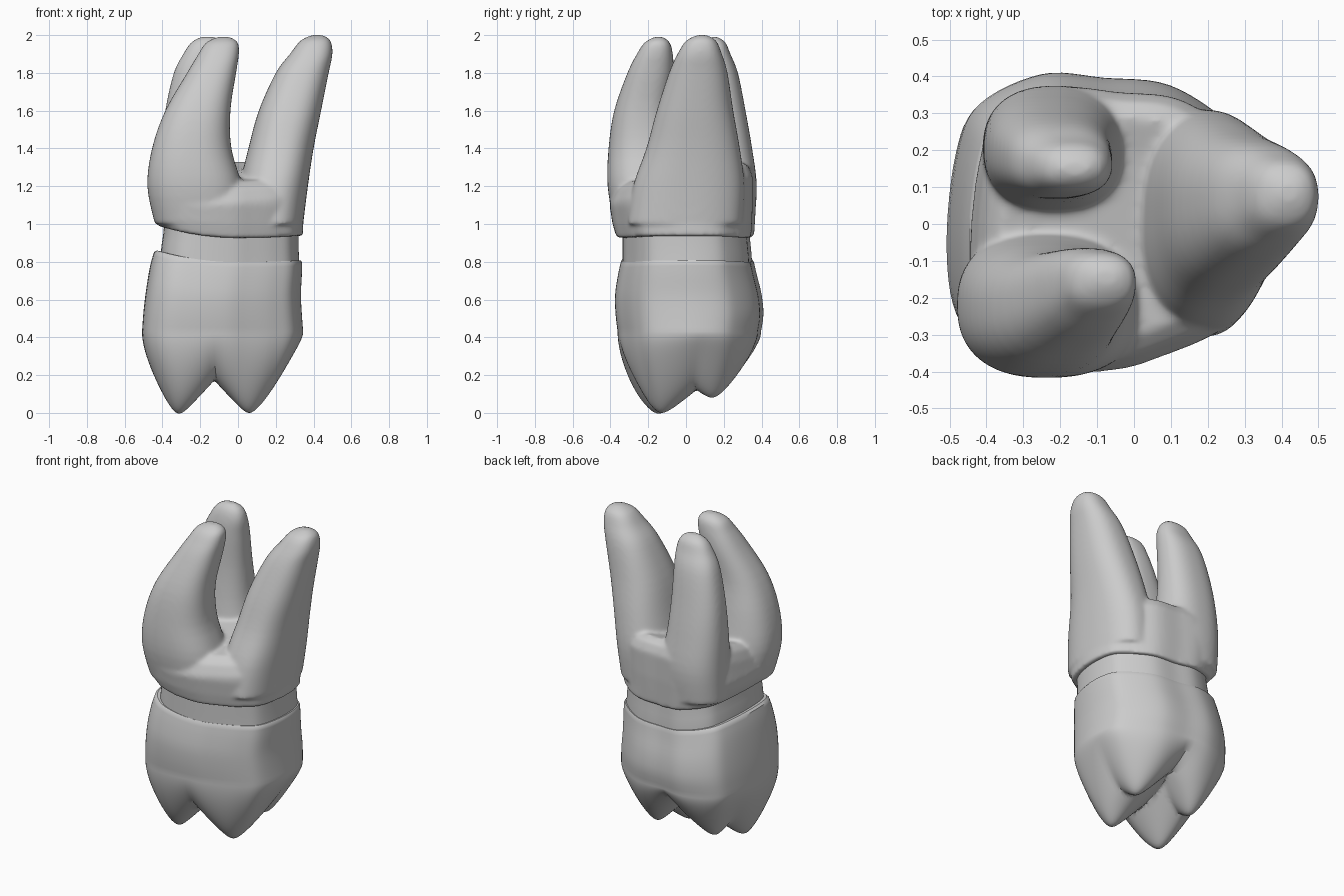
import bpy, bmesh
from math import cos, sin, pi, sqrt, copysign
from mathutils import Vector

default_cube = bpy.data.objects.get("Cube")
if default_cube:
    bpy.data.objects.remove(default_cube, do_unlink=True)

SEGMENTS = 96
enamel = bpy.data.materials.new("plain_grey")
enamel.use_nodes = True
grey = (0.6, 0.6, 0.6, 1)
enamel.diffuse_color = grey
enamel.node_tree.nodes["Principled BSDF"].inputs["Base Color"].default_value = grey


def spline(points, t, closed=False):
    """Catmull-Rom value at t, measured in control points."""
    count = len(points)
    i = int(t) if closed else min(int(t), count - 2)
    f = t - i

    def pick(k):
        return points[k % count] if closed else points[max(0, min(count - 1, k))]
    a, b, c, d = (pick(i + k) for k in (-1, 0, 1, 2))
    return [q + f / 2 * (r - p + f * (2 * p - 5 * q + 4 * r - s + f * (3 * (q - r) + s - p)))
            for p, q, r, s in zip(a, b, c, d)]


def resample(rows, steps):
    total = (len(rows) - 1) * steps
    return [spline(rows, k / steps) for k in range(total + 1)]


# Cross-section of the tooth, seen from above
CONTROL = [(.345, 0), (.33, .18), (.26, .28), (.1, .38), (-.08, .4), (-.25, .41),
           (-.42, .33), (-.48, .2), (-.505, -.05), (-.48, -.25), (-.39, -.35),
           (-.25, -.375), (-.07, -.365), (.05, -.33), (.2, -.27), (.3, -.19)]
raw = [spline(CONTROL, k * len(CONTROL) / SEGMENTS, True) for k in range(SEGMENTS)]
xs, ys = zip(*raw)
OUTLINE = [((x - min(xs)) / (max(xs) - min(xs)), (y - min(ys)) / (max(ys) - min(ys)))
           for x, y in raw]


def squircle(power=2.4):
    """Rounded box section in the unit square."""
    def soft(v):
        return 0.5 + 0.5 * copysign(abs(v) ** (2 / power), v)
    angles = [2 * pi * k / SEGMENTS for k in range(SEGMENTS)]
    return [(soft(cos(a)), soft(sin(a))) for a in angles]


def gum_line(p):
    """Rise of the gum line towards the sides."""
    return 0.065 * (p.x / 0.44) ** 2 if p.x < 0 else 0.01 * (p.x / 0.33) ** 2


def fork_line(p):
    """The roots part higher up at the back than at the front."""
    return 0.18 * p.y


def ring(section, row, rise=gum_line, amount=0):
    """Fit a unit section into a row of z, x range and y range."""
    z, x0, x1, y0, y1 = row
    points = [Vector((x0 + u * (x1 - x0), y0 + v * (y1 - y0), z)) for u, v in section]
    for p in points:
        p.z += amount * rise(p)
    return points


def loft(bm, rings):
    """Skin a stack of rings and close both ends with fans."""
    loops = [[bm.verts.new(p) for p in points] for points in rings]
    faces = []
    for low, high in zip(loops, loops[1:]):
        for k in range(SEGMENTS):
            n = (k + 1) % SEGMENTS
            faces.append(bm.faces.new((low[k], low[n], high[n], high[k])))
    for loop in (loops[0], loops[-1]):
        hub = bm.verts.new(sum((v.co for v in loop), Vector()) / SEGMENTS)
        for k in range(SEGMENTS):
            faces.append(bm.faces.new((loop[k], loop[(k + 1) % SEGMENTS], hub)))
    bmesh.ops.recalc_face_normals(bm, faces=faces)


def finish(bm, name, angle=0.7):
    mesh = bpy.data.meshes.new(name)
    bm.to_mesh(mesh)
    bm.free()
    mesh.materials.append(enamel)
    part = bpy.data.objects.new(name, mesh)
    bpy.context.collection.objects.link(part)
    bpy.ops.object.select_all(action="DESELECT")
    part.select_set(True)
    bpy.context.view_layer.objects.active = part
    bpy.ops.object.shade_smooth_by_angle(angle=angle)
    return part


# Crown: chewing surface with four cusps, then the side wall
CUSPS = [(-.32, -.15, -.02), (.06, -.13, -.01), (-.31, .14, .08), (.1, .14, .07)]
RIM = (.43, -.508, .345, -.362, .397)
middle = Vector((-.09, .0, 0))


def cusp_height(p):
    return min(z + sqrt((1.1 * (p.x - x)) ** 2 + (.82 * (p.y - y)) ** 2 + 0.0012) - 0.025
               for x, y, z in CUSPS)


rim = ring(OUTLINE, RIM)
crown_rings = []
STEPS = 36
for k in range(1, STEPS):
    s = sin(k / STEPS * pi / 2)
    wall = 1 - sqrt(1 - max(0, 2 * s - 1) ** 2)
    points = []
    for edge in rim:
        p = middle.lerp(edge, s)
        p.z = cusp_height(p) * (1 - wall) + RIM[0] * wall
        points.append(p)
    crown_rings.append(points)
walls = [RIM, (.52, -.5, .338, -.373, .41), (.62, -.485, .333, -.375, .4),
         (.72, -.465, .338, -.36, .375), (.785, -.445, .34, -.345, .36)]
for row in resample(walls, 3):
    crown_rings.append(ring(OUTLINE, row, amount=max(0, (row[0] - .43) / .36)))
crown_rings.append(ring(OUTLINE, (.798, -.43, .332, -.337, .354), amount=1))
crown_rings.append(ring(OUTLINE, (.8, -.3, .2, -.2, .2), amount=1))
bm = bmesh.new()
loft(bm, crown_rings)
finish(bm, "crown")

# Neck: narrow band between crown and roots
neck = [(.77, -.41, .325, -.335, .35), (.83, -.405, .322, -.335, .347),
        (.9, -.395, .32, -.335, .34), (.97, -.39, .32, -.335, .335)]
bm = bmesh.new()
loft(bm, [ring(OUTLINE, row, amount=1) for row in resample(neck, 2)])
finish(bm, "neck")

# Root trunk and three tapering roots, fused into one skin
trunk = [(.925, -.42, .345, -.37, .36), (1, -.44, .345, -.39, .365),
         (1.1, -.445, .35, -.405, .37), (1.19, -.425, .35, -.4, .37),
         (1.25, -.4, .32, -.37, .345), (1.28, -.36, .28, -.32, .3),
         (1.27, -.25, .15, -.2, .2)]
big_root = [(1, .0, .345, -.31, .3), (1.2, .01, .37, -.28, .31),
            (1.4, .055, .4, -.21, .285), (1.6, .11, .44, -.155, .25),
            (1.8, .2, .48, -.09, .22), (1.9, .275, .5, -.045, .19),
            (1.97, .33, .49, .0, .16), (2, .39, .45, .06, .11)]
front_root = [(1, -.44, .03, -.38, -.02), (1.2, -.48, .02, -.415, -.02),
              (1.4, -.455, -.035, -.41, -.05), (1.6, -.385, -.04, -.38, -.075),
              (1.8, -.27, -.01, -.31, -.065), (1.9, -.21, .005, -.26, -.07),
              (1.96, -.17, .0, -.22, -.085), (1.99, -.11, -.04, -.17, -.12)]
back_root = [(1, -.41, .0, .03, .36), (1.2, -.41, -.01, .03, .375),
             (1.4, -.405, -.045, .05, .35), (1.6, -.385, -.06, .065, .315),
             (1.8, -.34, -.06, .07, .275), (1.9, -.29, -.06, .08, .235),
             (1.96, -.25, -.08, .1, .21), (1.99, -.2, -.12, .13, .17)]
bm = bmesh.new()
loft(bm, [ring(OUTLINE, row, fork_line, 1) if row[0] > 1.15 else
          ring(OUTLINE, row, amount=max(0, (1.1 - row[0]) / .17)) for row in trunk])
for root in (big_root, front_root, back_root):
    loft(bm, [ring(squircle(), row) for row in resample(root, 4)])
roots = finish(bm, "roots")
fuse = roots.modifiers.new("fuse", "REMESH")
fuse.mode = "VOXEL"
fuse.voxel_size = 0.01
fuse.use_smooth_shade = True
soften = roots.modifiers.new("soften", "SMOOTH")
soften.factor = 0.5
soften.iterations = 16
